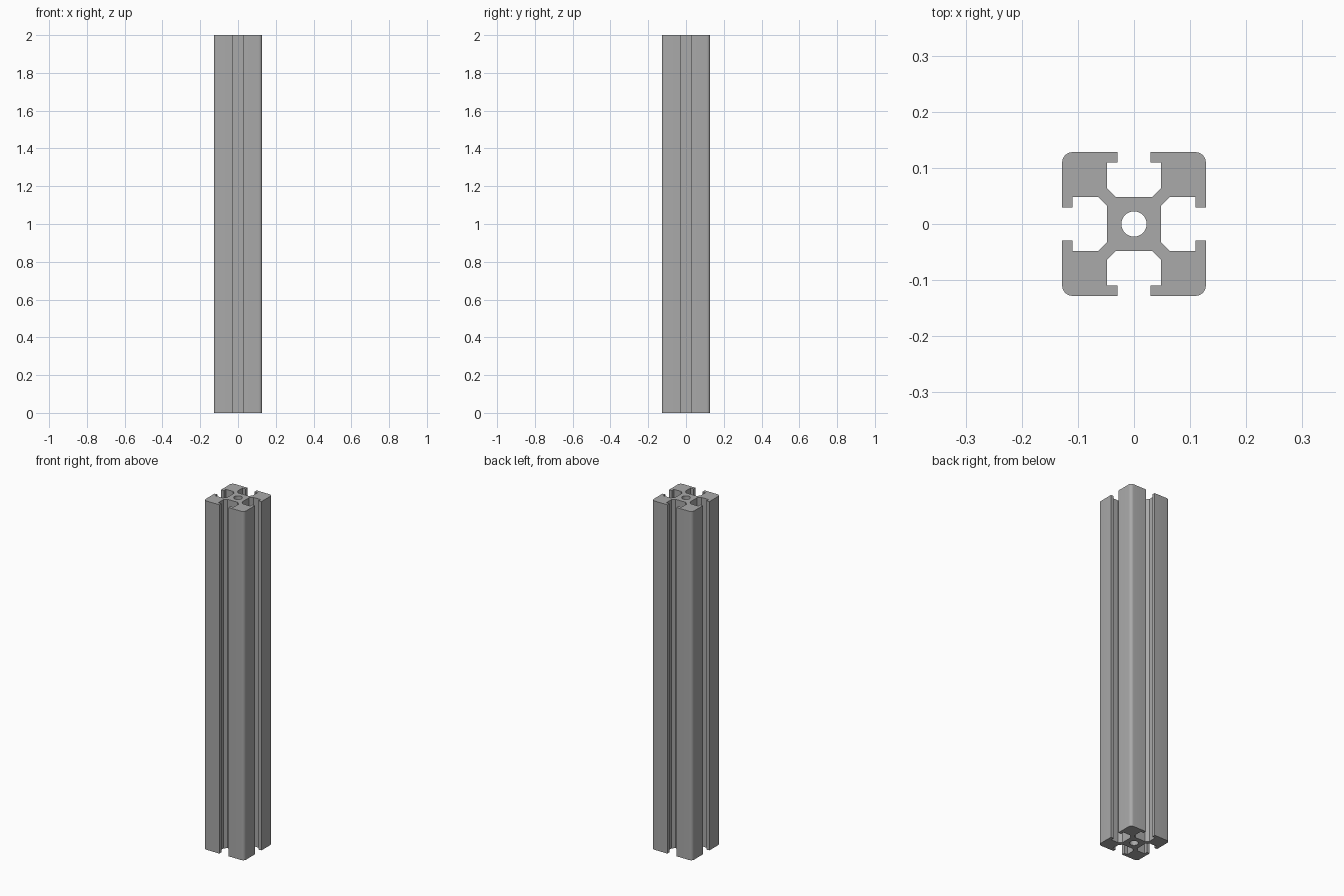
import bpy, bmesh
from math import sin, cos, pi, radians
from mathutils import Matrix, Vector

cube = bpy.data.objects.get("Cube")
if cube:
    bpy.data.objects.remove(cube, do_unlink=True)

LENGTH = 2.0
HALF = 0.128      # half the outer width
SLOT = 0.029      # half the slot opening
LIP = 0.110       # inner side of the slot lips
CORE = 0.048      # half the central core
CHAMFER = 0.016   # bevel where core and corner meet
FILLET = HALF - LIP
BORE = 0.0225     # radius of the central hole

aluminium = bpy.data.materials.new("aluminium_grey")
aluminium.use_nodes = True
grey = (0.40, 0.40, 0.40, 1)
aluminium.diffuse_color = grey
aluminium.node_tree.nodes["Principled BSDF"].inputs["Base Color"].default_value = grey


def arc(cx, cy, r, start, end, n):
    step = (end - start) / n
    return [(cx + r * cos(start + i * step), cy + r * sin(start + i * step))
            for i in range(n + 1)]


# One corner of the section: lower half, rounded edge, mirrored upper half
half = [(CORE, CORE - CHAMFER), (CORE + CHAMFER, CORE), (LIP, CORE), (LIP, SLOT), (HALF, SLOT)]
corner = half + arc(LIP, LIP, FILLET, 0, pi / 2, 6) + [(y, x) for x, y in reversed(half)]

# Full outline from four turned corners, plus the central bore
outline = [Matrix.Rotation(k * pi / 2, 3, 'Z') @ Vector((x, y, 0))
           for k in range(4) for x, y in corner]
bore = [Vector((x, y, 0)) for x, y in arc(0, 0, BORE, 0, 2 * pi, 32)[:-1]]

# Fill the section and extrude it to full length
bm = bmesh.new()
edges = []
for loop in (outline, bore):
    verts = [bm.verts.new(p) for p in loop]
    edges += [bm.edges.new((a, b)) for a, b in zip(verts, verts[1:] + verts[:1])]
bmesh.ops.triangle_fill(bm, edges=edges, use_beauty=True, use_dissolve=False)
grown = bmesh.ops.extrude_face_region(bm, geom=bm.faces[:], use_keep_orig=True)
top = [g for g in grown["geom"] if isinstance(g, bmesh.types.BMVert)]
bmesh.ops.translate(bm, verts=top, vec=(0, 0, LENGTH))
bmesh.ops.recalc_face_normals(bm, faces=bm.faces[:])

mesh = bpy.data.meshes.new("slotted_rail")
bm.to_mesh(mesh)
bm.free()
mesh.materials.append(aluminium)
rail = bpy.data.objects.new("slotted_rail", mesh)
bpy.context.collection.objects.link(rail)

# Smooth the rounded edges and bore, keep the rest crisp
bpy.ops.object.select_all(action='DESELECT')
rail.select_set(True)
bpy.context.view_layer.objects.active = rail
bpy.ops.object.shade_smooth_by_angle(angle=radians(30))
